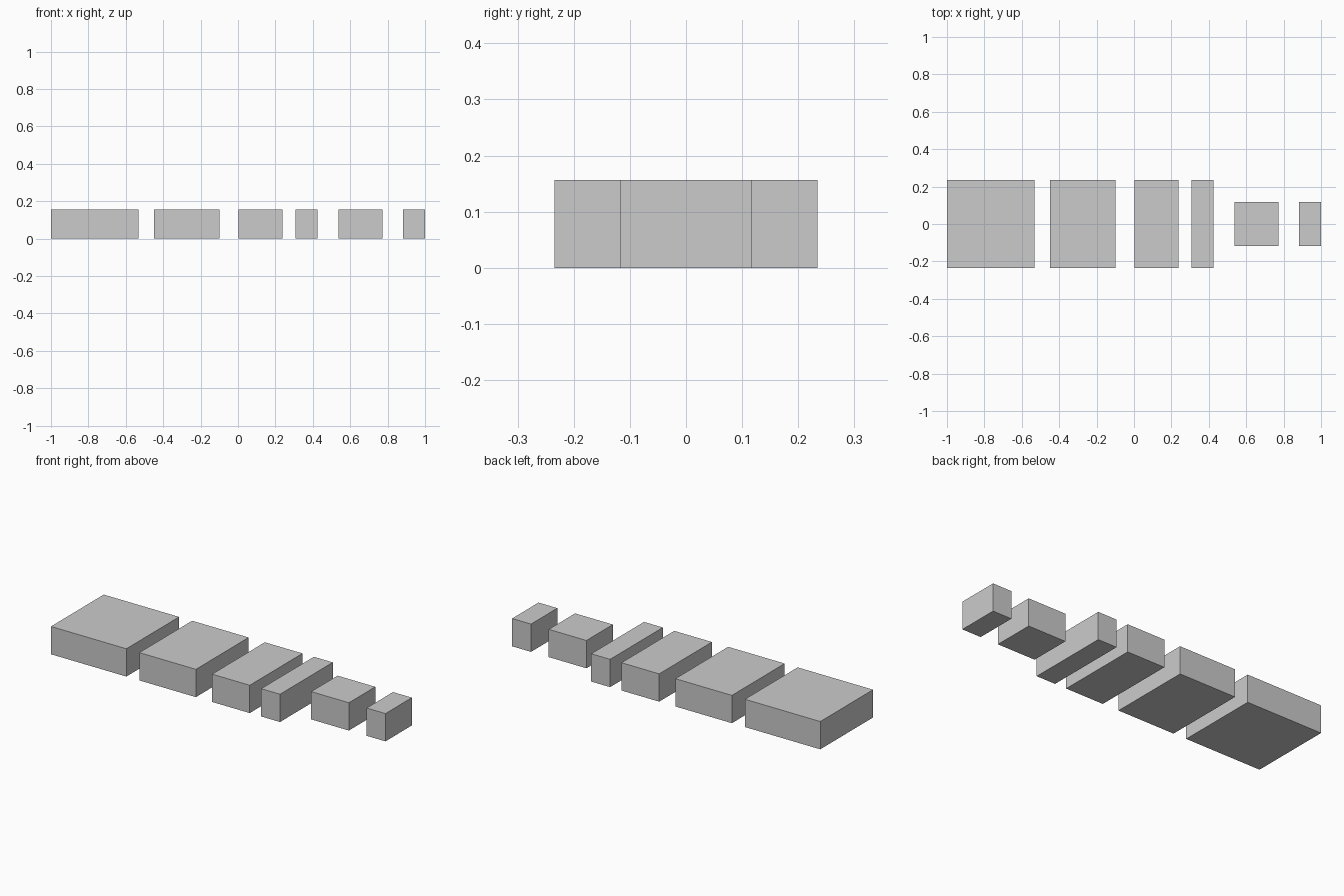
import bpy

if "Cube" in bpy.data.objects:
    bpy.data.objects.remove(bpy.data.objects["Cube"])

UNIT = 0.1173           # one module of the block grid
HEIGHT = UNIT * 4 / 3   # shared block height


def block(name, x, nx, ny):
    """Plain block nx by ny modules, standing on the ground at centre x."""
    bpy.ops.mesh.primitive_cube_add(size=1, location=(x, 0, HEIGHT / 2))
    ob = bpy.context.object
    ob.name = name
    ob.scale = (nx * UNIT, ny * UNIT, HEIGHT)
    bpy.ops.object.transform_apply(location=False, rotation=False, scale=True)


# Row of blocks, from largest to smallest
for name, x, nx, ny in [
    ("block_4x4", -1 + 2 * UNIT, 4, 4),
    ("block_3x4", -0.274, 3, 4),
    ("block_2x4", 0.120, 2, 4),
    ("block_1x4", 0.367, 1, 4),
    ("block_2x2", 0.655, 2, 2),
    ("block_1x2", 1 - UNIT / 2, 1, 2),
]:
    block(name, x, nx, ny)
